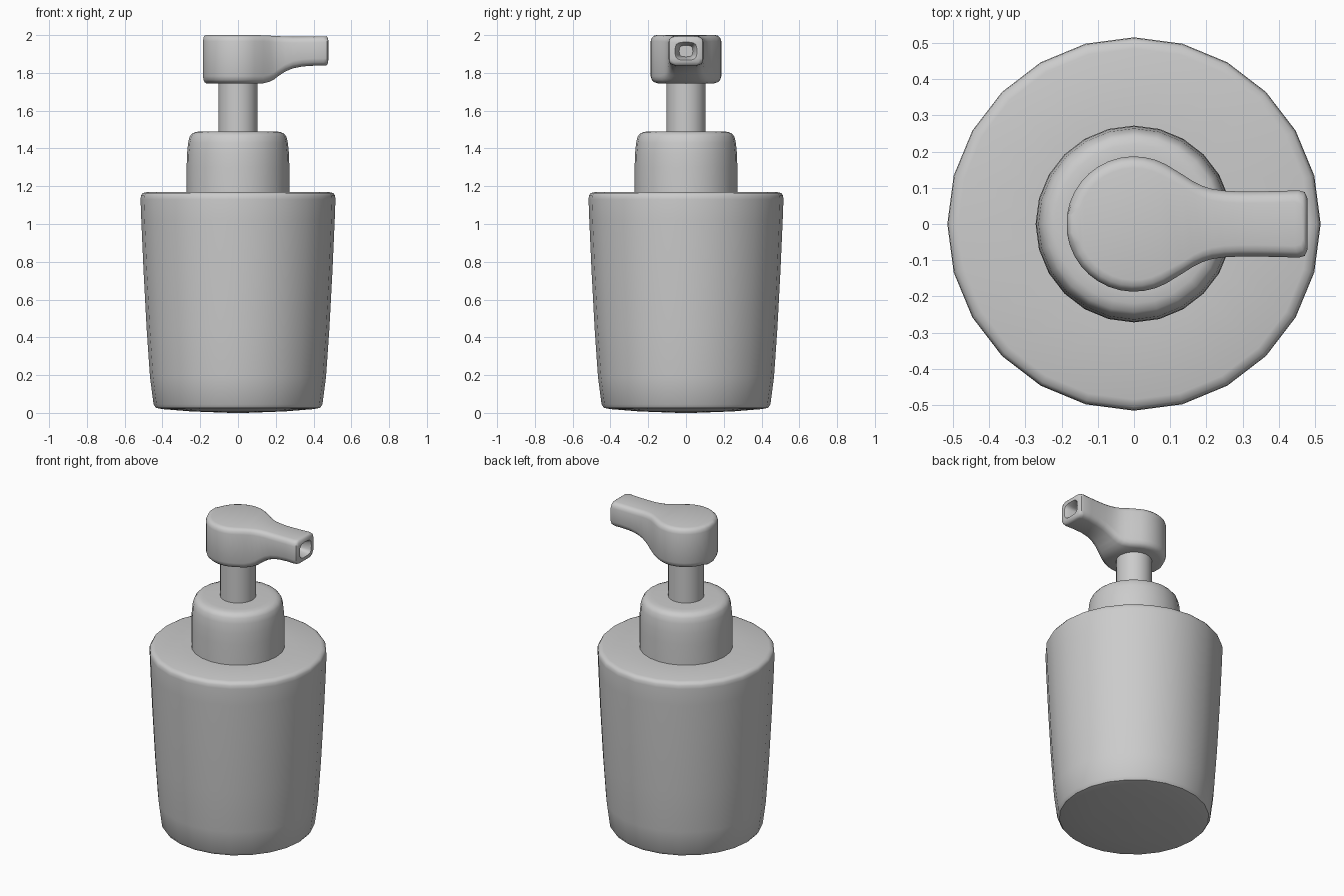
import bpy, bmesh, math

if "Cube" in bpy.data.objects:
    bpy.data.objects.remove(bpy.data.objects["Cube"])


def finish(name, bm, angle=40):
    bmesh.ops.recalc_face_normals(bm, faces=bm.faces)
    me = bpy.data.meshes.new(name)
    bm.to_mesh(me)
    bm.free()
    ob = bpy.data.objects.new(name, me)
    bpy.context.collection.objects.link(ob)
    bpy.ops.object.select_all(action='DESELECT')
    ob.select_set(True)
    bpy.context.view_layer.objects.active = ob
    bpy.ops.object.shade_smooth_by_angle(angle=math.radians(angle))
    return ob


def bridge(bm, a, b):
    n = len(a)
    for i in range(n):
        bm.faces.new((a[i], a[(i + 1) % n], b[(i + 1) % n], b[i]))


def lathe(name, profile, seg=24):
    bm = bmesh.new()
    rings = [[bm.verts.new((r * math.cos(2 * math.pi * i / seg),
                            r * math.sin(2 * math.pi * i / seg), z))
              for i in range(seg)] for r, z in profile]
    for a, b in zip(rings, rings[1:]):
        bridge(bm, a, b)
    bm.faces.new(rings[0])
    bm.faces.new(rings[-1])
    return finish(name, bm)


def interp(table, x):
    for (x0, z0), (x1, z1) in zip(table, table[1:]):
        if x <= x1:
            t = max(0, (x - x0) / (x1 - x0))
            return z0 + (z1 - z0) * t
    return table[-1][1]


# Tapered bottle with slightly domed base
lathe("bottle", [(0.04, 0.0), (0.25, 0.008), (0.40, 0.02), (0.435, 0.027),
                 (0.447, 0.045), (0.466, 0.19), (0.484, 0.45), (0.50, 0.75),
                 (0.512, 1.02), (0.516, 1.13), (0.514, 1.15), (0.505, 1.163),
                 (0.485, 1.169), (0.26, 1.17)])

# Collar and pump stem
lathe("collar", [(0.272, 1.15), (0.272, 1.30), (0.270, 1.37), (0.264, 1.43),
                 (0.256, 1.463), (0.243, 1.48), (0.22, 1.488), (0.19, 1.49),
                 (0.09, 1.49)])
lathe("pump_stem", [(0.104, 1.44), (0.104, 1.80)])

# Pump head: plan outline of a disc flowing into a spout
R = 0.187
half = [(R * math.cos(math.radians(a)), R * math.sin(math.radians(a)))
        for a in range(172, 56, -10)]
half += [(0.135, 0.136), (0.165, 0.117), (0.19, 0.105), (0.215, 0.097),
         (0.25, 0.092), (0.29, 0.090), (0.34, 0.090), (0.40, 0.091),
         (0.455, 0.093), (0.472, 0.088), (0.479, 0.072)]
under = [(-0.19, 1.745), (0.14, 1.745), (0.18, 1.757), (0.215, 1.784),
         (0.25, 1.807), (0.29, 1.824), (0.34, 1.834), (0.40, 1.838), (0.48, 1.838)]
over = [(-0.19, 2.0), (0.12, 2.0), (0.20, 1.995), (0.30, 1.991), (0.48, 1.994)]


def inset(x, y, d):
    if x > 0.12:
        return x - (0.35 * d if x > 0.45 else 0), y - d
    k = (R - d) / R
    return x * k, y * k


bm = bmesh.new()
levels = [(0, 0.0, 0.036), (0, 0.006, 0.018), (0, 0.018, 0.006), (0, 0.038, 0.0),
          (1, 0.032, 0.0), (1, 0.015, 0.005), (1, 0.004, 0.016), (1, 0.0, 0.032)]
rings = []
for top, dz, d in levels:
    left, right = [], []
    for x0, y0 in half:
        z = interp(over, x0) - dz if top else interp(under, x0) + dz
        x, y = inset(x0, y0, d * min(1, y0 / 0.06))
        left.append(bm.verts.new((x, y, z)))
        right.append(bm.verts.new((x, -y, z)))
    rings.append(left + right[::-1])
for a, b in zip(rings, rings[1:]):
    bridge(bm, a, b)
for ring in (rings[0], rings[-1]):
    n = len(ring)
    for i in range(n // 2 - 1):
        bm.faces.new((ring[i], ring[i + 1], ring[n - 2 - i], ring[n - 1 - i]))
head = finish("pump_head", bm)

# Flared nozzle opening cut into the spout tip
bm = bmesh.new()
rings = []
for x, s in [(0.40, 0.62), (0.44, 0.76), (0.466, 0.88), (0.50, 1.2)]:
    ring = []
    for i in range(20):
        a = 2 * math.pi * i / 20
        c, t = math.cos(a), math.sin(a)
        ring.append(bm.verts.new((x, math.copysign(abs(c) ** 0.6, c) * 0.058 * s,
                                  1.915 + math.copysign(abs(t) ** 0.6, t) * 0.048 * s)))
    rings.append(ring)
for a, b in zip(rings, rings[1:]):
    bridge(bm, a, b)
bm.faces.new(rings[0])
bm.faces.new(rings[-1])
cutter = finish("nozzle_cutter", bm)
cutter.hide_render = True
cutter.hide_viewport = False
mod = head.modifiers.new("nozzle", 'BOOLEAN')
mod.operation = 'DIFFERENCE'
mod.solver = 'EXACT'
mod.object = cutter
bpy.ops.object.select_all(action='DESELECT')
head.select_set(True)
bpy.context.view_layer.objects.active = head
bpy.ops.object.modifier_apply(modifier=mod.name)
bpy.data.objects.remove(cutter)
bpy.ops.object.shade_smooth_by_angle(angle=math.radians(40))
